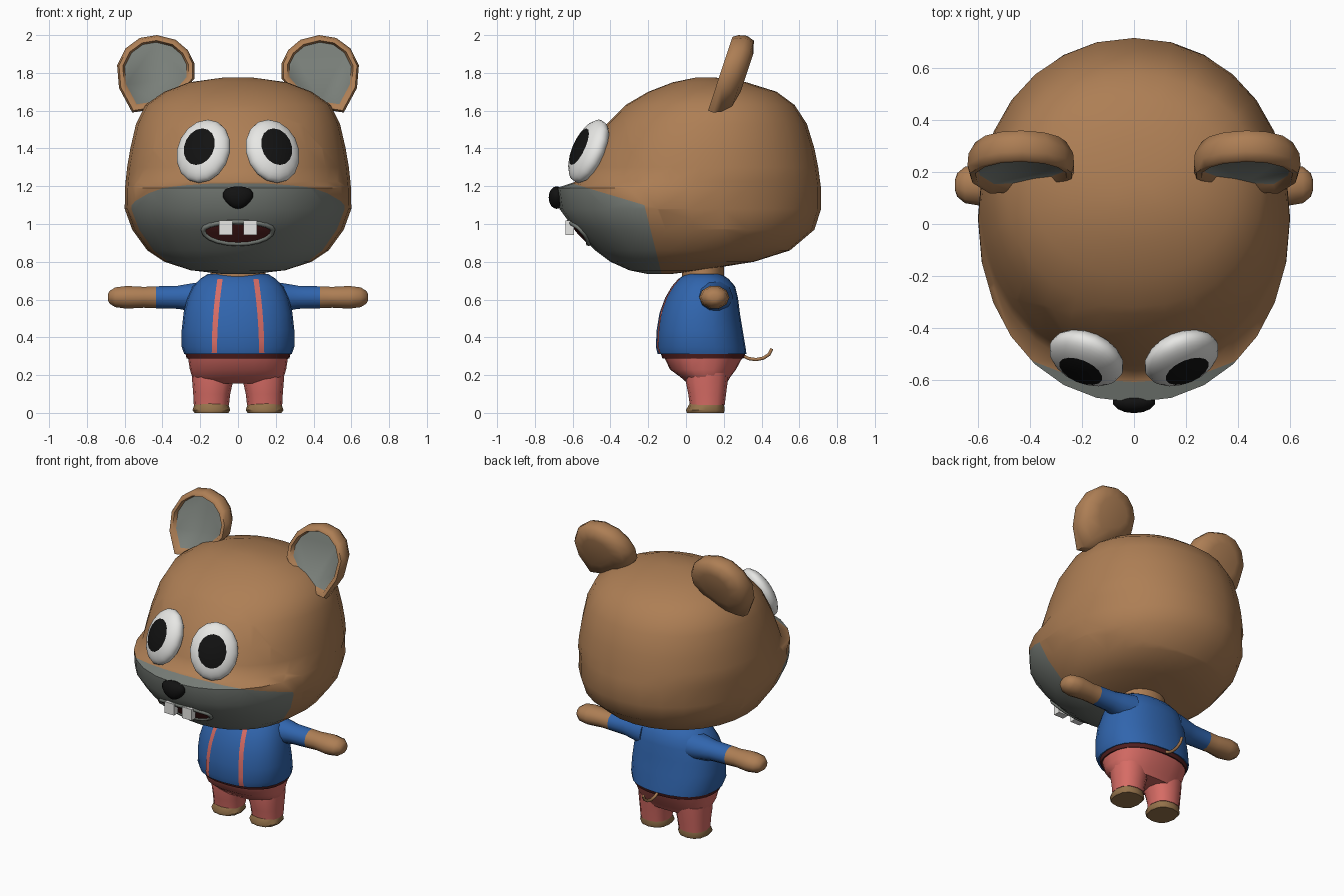
import bpy, bmesh, math
from mathutils import Vector, Matrix
from mathutils.bvhtree import BVHTree

if "Cube" in bpy.data.objects:
    bpy.data.objects.remove(bpy.data.objects["Cube"])


def material(name, rgb):
    m = bpy.data.materials.new(name)
    m.diffuse_color = (*rgb, 1)
    m.use_nodes = True
    m.node_tree.nodes["Principled BSDF"].inputs["Base Color"].default_value = m.diffuse_color
    return m


brown = material("brown fur", (0.42, 0.21, 0.09))
grey = material("grey fur", (0.19, 0.21, 0.19))
blue = material("blue shirt", (0.03, 0.13, 0.42))
red = material("salmon cloth", (0.68, 0.15, 0.13))
dark = material("dark red", (0.085, 0.014, 0.014))
white = material("white", (0.82, 0.82, 0.80))
black = material("black", (0.006, 0.006, 0.006))
tan = material("tan sole", (0.30, 0.17, 0.07))


def finish(name, bm, mats, rule=None, angle=50):
    """Turn a bmesh into a smooth object, colouring faces by a rule on their centre."""
    for f in bm.faces:
        f.material_index = rule(f.calc_center_median()) if rule else f.material_index
    me = bpy.data.meshes.new(name)
    bm.to_mesh(me)
    bm.free()
    ob = bpy.data.objects.new(name, me)
    bpy.context.collection.objects.link(ob)
    for m in mats:
        me.materials.append(m)
    bpy.ops.object.select_all(action='DESELECT')
    ob.select_set(True)
    bpy.context.view_layer.objects.active = ob
    bpy.ops.object.shade_smooth_by_angle(angle=math.radians(angle))
    return ob


def loft_mesh(rings, closed=True, caps=(True, True)):
    """Skin a list of equal point rings."""
    bm = bmesh.new()
    vs = [[bm.verts.new(p) for p in r] for r in rings]
    n = len(vs[0])
    for a, b in zip(vs, vs[1:]):
        for i in range(n if closed else n - 1):
            j = (i + 1) % n
            bm.faces.new((a[i], a[j], b[j], b[i]))
    if caps[0]:
        bm.faces.new(vs[0][::-1])
    if caps[1]:
        bm.faces.new(vs[-1])
    bmesh.ops.recalc_face_normals(bm, faces=bm.faces[:])
    return bm


def oval(z, yf, yb, w, cx=0, n=24, p=2.0):
    """Horizontal superellipse ring from its front, back and half width."""
    c, b, out = (yf + yb) / 2, (yb - yf) / 2, []
    for i in range(n):
        t = 2 * math.pi * i / n
        cs, sn = math.cos(t), math.sin(t)
        out.append((cx + w * math.copysign(abs(cs) ** (2 / p), cs),
                    c + b * math.copysign(abs(sn) ** (2 / p), sn), z))
    return out


def front_sheet(name, rings, tree, mat, closed, cap, lift=0.006):
    """Thin plate of (x, z) rings laid on the front of a surface."""
    def drop(x, z):
        hit = tree.ray_cast(Vector((x, -3, z)), Vector((0, 1, 0)))[0]
        return (x, hit.y - lift, z)
    bm = loft_mesh([[drop(x, z) for x, z in r] for r in rings], closed, (False, cap))
    bm.normal_update()
    if sum(f.normal.y for f in bm.faces) > 0:
        bmesh.ops.reverse_faces(bm, faces=bm.faces[:])
    return finish(name, bm, [mat])


def tube(name, pts, r, mat, cyclic=False):
    cu = bpy.data.curves.new(name, 'CURVE')
    cu.dimensions = '3D'
    cu.bevel_depth, cu.bevel_resolution, cu.use_fill_caps = r, 1, True
    sp = cu.splines.new('POLY')
    sp.points.add(len(pts) - 1)
    for q, p in zip(sp.points, pts):
        q.co = (*p, 1)
    sp.use_cyclic_u = cyclic
    cu.materials.append(mat)
    ob = bpy.data.objects.new(name, cu)
    bpy.context.collection.objects.link(ob)


# Head: stacked rings, cut along the muzzle colour border
head_rows = [(0.735, -0.20, -0.08, 0.08), (0.755, -0.30, 0.08, 0.25), (0.80, -0.40, 0.36, 0.39),
             (0.86, -0.48, 0.55, 0.48), (0.97, -0.59, 0.68, 0.56), (1.08, -0.67, 0.715, 0.60),
             (1.19, -0.685, 0.715, 0.598), (1.225, -0.58, 0.71, 0.595), (1.30, -0.545, 0.70, 0.587),
             (1.40, -0.50, 0.68, 0.57), (1.53, -0.42, 0.64, 0.54), (1.63, -0.32, 0.575, 0.49),
             (1.70, -0.20, 0.48, 0.39), (1.75, -0.07, 0.32, 0.26), (1.775, 0.05, 0.16, 0.08)]
bm = loft_mesh([oval(*r, n=28, p=2.1) for r in head_rows])
for co, no in (((0, -0.22, 1.1), (0, 0.3, 1)), ((0, -0.22, 1.1), (0, 1, 0.25))):
    bmesh.ops.bisect_plane(bm, geom=bm.verts[:] + bm.edges[:] + bm.faces[:],
                           plane_co=co, plane_no=no, dist=0.0005)


def is_muzzle(c):
    return int(c.z < 1.1 - 0.3 * (c.y + 0.22) and c.y < -0.22 + 0.25 * (1.1 - c.z))


head_tree = BVHTree.FromBMesh(bm)
finish("head", bm, [brown, grey], is_muzzle)


# Mouth, lip and teeth
def mouth_ring(k):
    pts = []
    for i in range(20):
        t = 2 * math.pi * i / 20
        s = math.sin(t)
        pts.append((k * 0.175 * math.cos(t), 0.97 + k * s * (0.04 if s > 0 else 0.07)))
    return pts


front_sheet("mouth", [mouth_ring(k) for k in (1, 0.7, 0.35)], head_tree, dark, True, True)
lip = [head_tree.ray_cast(Vector((x, -3, z)), Vector((0, 1, 0)))[0] for x, z in mouth_ring(1.05)]
tube("lip", lip, 0.014, grey, True)
for s in (-1, 1):
    bm = bmesh.new()
    bmesh.ops.create_cube(bm, size=1, matrix=Matrix.Translation((s * 0.065, -0.615, 0.98))
                          @ Matrix.Diagonal((0.07, 0.045, 0.075, 1)))
    finish("tooth", bm, [white], angle=30)

# Nose: flattened ball, narrower below
bm = bmesh.new()
bmesh.ops.create_uvsphere(bm, u_segments=14, v_segments=8, radius=1)
for v in bm.verts:
    k = 0.8 + 0.25 * v.co.z
    v.co = (v.co.x * 0.1 * k, -0.685 + v.co.y * 0.042, 1.14 + v.co.z * 0.06)
finish("nose", bm, [black])

# Eyes: flattened balls whose polar cap is the pupil
for s in (-1, 1):
    normal = Vector((s * 0.36, -0.84, 0.40)).normalized()
    right = Vector((0, 0, 1)).cross(normal).normalized()
    up = normal.cross(right)
    frame = Matrix((right, up, normal)).transposed().to_4x4()
    bm = bmesh.new()
    bmesh.ops.create_uvsphere(bm, u_segments=16, v_segments=20, radius=1)
    for f in bm.faces:
        f.material_index = int(f.calc_center_median().z > math.cos(math.radians(36)))
    bm.transform(Matrix.Translation((s * 0.183, -0.515, 1.385)) @ frame
                 @ Matrix.Diagonal((0.15, 0.18, 0.075, 1)))
    finish("eye", bm, [white, black])

# Ears: tilted cups with a sunken grey inside
ear = [(0.56, 1.59), (0.63, 1.72), (0.64, 1.84), (0.595, 1.93), (0.52, 1.985), (0.43, 2.0),
       (0.33, 1.975), (0.265, 1.92), (0.23, 1.85), (0.23, 1.77), (0.30, 1.69), (0.43, 1.61)]
for s in (-1, 1):
    rings = []
    for k, d in ((0.5, 0.14), (0.85, 0.12), (0.98, 0.075), (1, 0.03), (0.95, 0), (0.85, 0),
                 (0.80, 0.025)):
        ring = []
        for x, z in ear:
            x, z = 0.44 + (x - 0.44) * k, 1.81 + (z - 1.81) * k
            ring.append((s * x, 0.11 + 0.33 * (z - 1.58) + d, z))
        rings.append(ring)
    bm = loft_mesh(rings)
    bm.faces.ensure_lookup_table()
    bm.faces[-1].material_index = 1
    finish("ear", bm, [brown, grey], angle=60)

# Neck
finish("neck", loft_mesh([oval(0.68, -0.02, 0.20, 0.15), oval(0.80, -0.02, 0.20, 0.14)]), [brown])

# Shirt
shirt_rows = [(0.312, -0.15, 0.32, 0.285), (0.35, -0.16, 0.315, 0.298), (0.44, -0.155, 0.30, 0.298),
              (0.53, -0.14, 0.285, 0.288), (0.61, -0.11, 0.275, 0.268), (0.67, -0.075, 0.26, 0.24),
              (0.71, -0.04, 0.225, 0.20), (0.735, 0.0, 0.185, 0.16)]
bm = loft_mesh([oval(*r, p=2.3) for r in shirt_rows])
shirt_tree = BVHTree.FromBMesh(bm)
finish("shirt", bm, [blue])

# Shirt stripes
for s in (-1, 1):
    rows = []
    for i in range(13):
        t = i / 12
        x, z = 0.125 - 0.03 * t * t, 0.318 + 0.39 * t
        rows.append([(s * (x - 0.014), z), (s * (x + 0.014), z)])
    front_sheet("shirt_stripe", rows, shirt_tree, red, False, False)

# Belt and trousers
finish("belt", loft_mesh([oval(0.288, -0.125, 0.305, 0.272, p=2.3),
                          oval(0.318, -0.135, 0.315, 0.28, p=2.3)]), [dark])
trouser_rows = [(0.155, 0.01, 0.215, 0.215), (0.19, -0.03, 0.235, 0.242),
                (0.23, -0.085, 0.265, 0.255), (0.295, -0.115, 0.30, 0.265)]
finish("trousers", loft_mesh([oval(*r, p=2.4) for r in trouser_rows]), [red])

for s in (-1, 1):
    # Legs
    leg_rows = [(0.042, 0.02, 0.205, 0.093, 0.141), (0.10, 0.012, 0.212, 0.098, 0.139),
                (0.16, 0.0, 0.22, 0.107, 0.135), (0.21, 0.0, 0.225, 0.115, 0.13)]
    finish("trouser_leg", loft_mesh([oval(z, a, b, w, s * c, 12, 2.4)
                                     for z, a, b, w, c in leg_rows]), [red])
    # Feet
    foot_rows = [(0.0, 0.005, 0.2, 0.09), (0.015, 0.0, 0.205, 0.1), (0.05, 0.02, 0.2, 0.088)]
    finish("foot", loft_mesh([oval(z, a, b, w, s * 0.141, 12, 2.4)
                              for z, a, b, w in foot_rows]), [tan])
    # Arms: sleeve and rounded hand in one loft
    arm_rows = [(0.17, 0.10, 0.09), (0.27, 0.08, 0.073), (0.32, 0.07, 0.064), (0.435, 0.066, 0.061),
                (0.50, 0.066, 0.058), (0.59, 0.08, 0.063), (0.65, 0.07, 0.055), (0.68, 0.045, 0.035),
                (0.688, 0.02, 0.018)]
    rings = [[(s * x, 0.15 + ry * math.cos(i * math.pi / 5),
               0.612 + rz * math.sin(i * math.pi / 5)) for i in range(10)]
             for x, ry, rz in arm_rows]
    finish("arm", loft_mesh(rings), [blue, brown], lambda c: int(abs(c.x) > 0.435))

# Tail
tube("tail", [(0, 0.29, 0.31), (0, 0.33, 0.288), (0, 0.37, 0.282), (0, 0.41, 0.29),
              (0, 0.44, 0.31), (0, 0.455, 0.34)], 0.01, brown)
